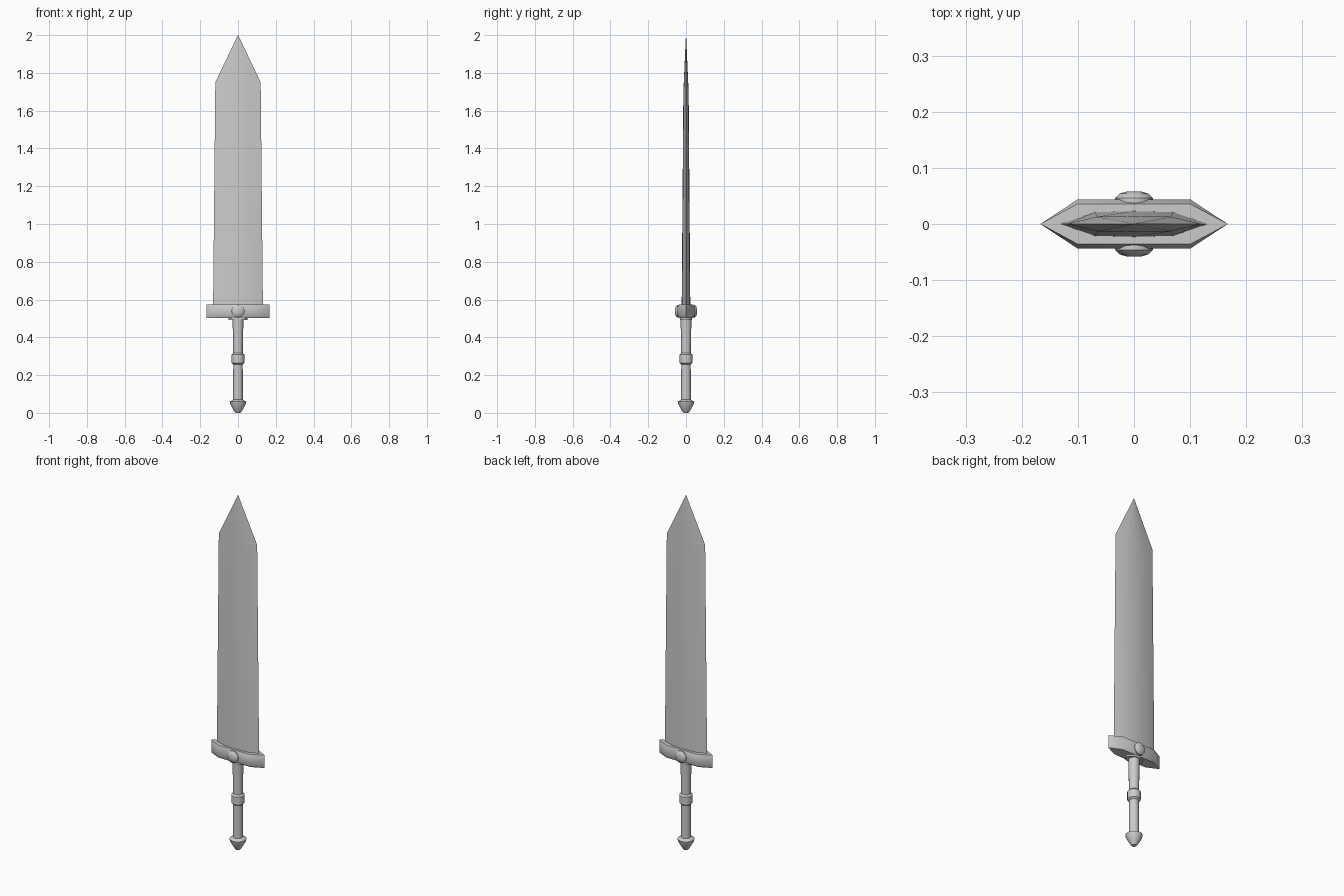
import bpy, bmesh, math

if "Cube" in bpy.data.objects:
    bpy.data.objects.remove(bpy.data.objects["Cube"])


def finish(name, bm, angle=40):
    bmesh.ops.recalc_face_normals(bm, faces=bm.faces)
    mesh = bpy.data.meshes.new(name)
    bm.to_mesh(mesh)
    bm.free()
    ob = bpy.data.objects.new(name, mesh)
    bpy.context.collection.objects.link(ob)
    bpy.ops.object.select_all(action='DESELECT')
    ob.select_set(True)
    bpy.context.view_layer.objects.active = ob
    bpy.ops.object.shade_smooth_by_angle(angle=math.radians(angle))
    return ob


def loft(name, rings, angle=40):
    """Skin a stack of equal-length point rings and cap both ends."""
    bm = bmesh.new()
    loops = [[bm.verts.new(p) for p in ring] for ring in rings]
    n = len(loops[0])
    for a, b in zip(loops, loops[1:]):
        for i in range(n):
            j = (i + 1) % n
            bm.faces.new((a[i], a[j], b[j], b[i]))
    bm.faces.new(loops[0])
    bm.faces.new(loops[-1])
    bmesh.ops.remove_doubles(bm, verts=bm.verts, dist=1e-5)
    return finish(name, bm, angle)


def turned(name, profile, sides=16):
    """Round part from (radius, z) pairs."""
    return loft(name, [[(r * math.cos(math.tau * i / sides), r * math.sin(math.tau * i / sides), z)
                        for i in range(sides)] for r, z in profile])


def blade_ring(w, flat, t, z, edge_z=None):
    ez = z if edge_z is None else edge_z
    return [(w, 0, ez), (flat, t * .92, z), (0, t, z), (-flat, t * .92, z),
            (-w, 0, ez), (-flat, -t * .92, z), (0, -t, z), (flat, -t * .92, z)]


# Blade: bevelled edges, shallow central ridge, pointed tip
loft("blade", [blade_ring(.132, .07, .023, .55),
               blade_ring(.12, .066, .014, 1.70, 1.75),
               blade_ring(.0008, .0005, .0005, 2.0)], 60)


# Crossguard: six-sided outline with softened long edges
def guard_ring(y, z):
    return [(.167, 0, z), (.1, y, z), (-.1, y, z), (-.167, 0, z), (-.1, -y, z), (.1, -y, z)]


loft("crossguard", [guard_ring(y, z) for y, z in
                    ((.032, .502), (.044, .518), (.044, .558), (.036, .574))])

# Domed bosses on both faces of the guard
for side, label in ((-1, "front"), (1, "back")):
    rings = [[(r * math.cos(math.tau * i / 12), side * y, .538 + r * math.sin(math.tau * i / 12))
              for i in range(12)] for r, y in ((.034, .03), (.034, .046), (.026, .054), (.012, .058))]
    loft(label + "_boss", rings)

# Collar, grip, middle ring and pommel
collar = turned("collar", [(.05, .493), (.05, .51)])
collar.scale.y = .65
turned("grip", [(.026, .05), (.025, .26), (.025, .31), (.029, .505)])
turned("grip_ring", [(.025, .256), (.034, .264), (.034, .308), (.025, .317)])
turned("pommel", [(.013, 0), (.018, .006), (.041, .046), (.044, .06), (.036, .064), (.026, .07)])
